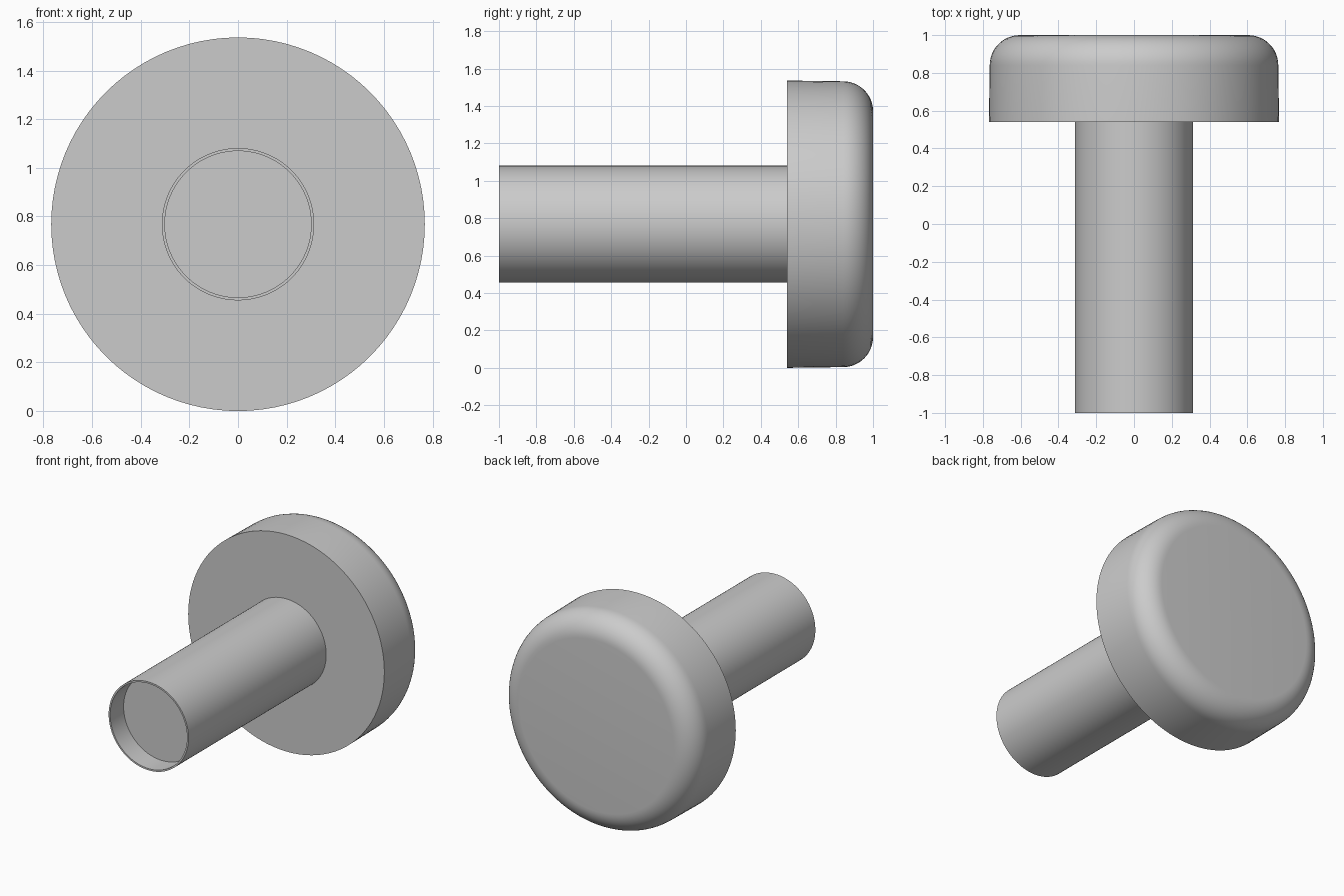
import bpy
import math

cube = bpy.data.objects.get("Cube")
if cube:
    bpy.data.objects.remove(cube, do_unlink=True)

AXIS_Z = 0.768
SEGMENTS = 96

grey = bpy.data.materials.new("plain_grey")
grey.use_nodes = True
colour = (0.6, 0.6, 0.6, 1)
grey.diffuse_color = colour
grey.node_tree.nodes["Principled BSDF"].inputs["Base Color"].default_value = colour


def lathe(name, profile):
    """Turn (radius, y) points around the lengthwise axis; radius 0 closes an end."""
    verts, faces, rings = [], [], []
    for radius, y in profile:
        start = len(verts)
        count = SEGMENTS if radius > 0 else 1
        for i in range(count):
            a = math.tau * i / SEGMENTS
            verts.append((radius * math.sin(a), y, AXIS_Z + radius * math.cos(a)))
        rings.append(range(start, start + count))
    for near, far in zip(rings, rings[1:]):
        if len(near) == 1:
            faces.append(list(far))
        elif len(far) == 1:
            faces.append(list(reversed(near)))
        else:
            for i in range(SEGMENTS):
                j = (i + 1) % SEGMENTS
                faces.append((near[i], near[j], far[j], far[i]))
    mesh = bpy.data.meshes.new(name)
    mesh.from_pydata(verts, [], faces)
    mesh.materials.append(grey)
    obj = bpy.data.objects.new(name, mesh)
    bpy.context.collection.objects.link(obj)
    bpy.ops.object.select_all(action='DESELECT')
    obj.select_set(True)
    bpy.context.view_layer.objects.active = obj
    bpy.ops.object.mode_set(mode='EDIT')
    bpy.ops.mesh.select_all(action='SELECT')
    bpy.ops.mesh.normals_make_consistent(inside=False)
    bpy.ops.object.mode_set(mode='OBJECT')
    bpy.ops.object.shade_smooth_by_angle(angle=math.radians(35))
    return obj


# Head: wide disc with a rounded back rim
R, BACK, FILLET = 0.768, 1.0, 0.16
rim = []
for k in range(13):
    a = math.radians(90) * k / 12
    rim.append((R - 0.004 - FILLET * (1 - math.cos(a)), BACK - FILLET * (1 - math.sin(a))))
lathe("head", [(0, 0.54), (R, 0.54)] + rim + [(0, BACK)])

# Shaft: cylinder with a shallow thin-walled recess in its front end
lathe("shaft", [(0, 0.545), (0.313, 0.545), (0.313, -1.0), (0.301, -1.0),
                (0.301, -0.85), (0, -0.85)])
